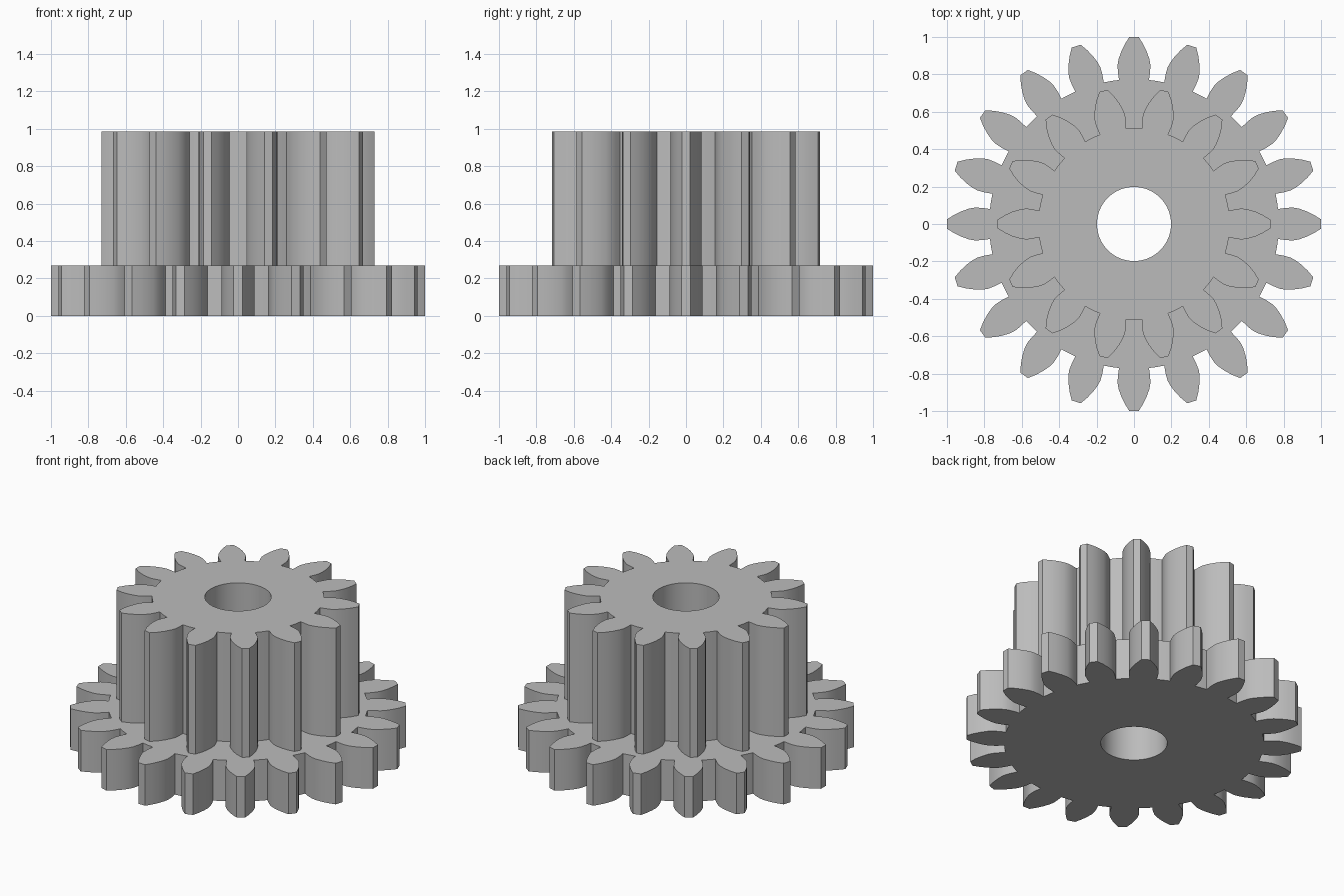
import bpy, bmesh, math

HOLE_RADIUS = 0.198
HOLE_SEGMENTS = 140

cube = bpy.data.objects.get("Cube")
if cube:
    bpy.data.objects.remove(cube, do_unlink=True)

steel = bpy.data.materials.new("plain_grey")
steel.use_nodes = True
grey = (0.5, 0.5, 0.5, 1)
steel.diffuse_color = grey
steel.node_tree.nodes["Principled BSDF"].inputs["Base Color"].default_value = grey


def build_gear(name, teeth, flank, bottom, top):
    """Bored spur gear; flank lists (distance out, half width) from root to tip."""
    bm = bmesh.new()
    pitch = math.tau / teeth
    root = math.hypot(*flank[0])

    # One tooth in its own frame: valley middle, rising flank, falling flank
    tooth = [(root * math.cos(pitch / 2), -root * math.sin(pitch / 2))]
    tooth += [(d, -w) for d, w in flank] + [(d, w) for d, w in reversed(flank)]
    outline = []
    for i in range(teeth):
        c, s = math.cos(i * pitch), math.sin(i * pitch)
        outline += [(x * c - y * s, x * s + y * c) for x, y in tooth]

    # Bore points, starting in line with the first valley
    bore = []
    for i in range(HOLE_SEGMENTS):
        a = i * math.tau / HOLE_SEGMENTS - pitch / 2
        bore.append((HOLE_RADIUS * math.cos(a), HOLE_RADIUS * math.sin(a)))

    def rings(points):
        return [[bm.verts.new((x, y, z)) for x, y in points] for z in (bottom, top)]

    outer, inner = rings(outline), rings(bore)

    # Walls of the teeth and of the bore
    for low, high in (outer, reversed(inner)):
        n = len(low)
        for i in range(n):
            j = (i + 1) % n
            bm.faces.new((low[i], low[j], high[j], high[i]))

    # End caps, one flat sector per tooth
    a, b = len(tooth), HOLE_SEGMENTS // teeth
    for level in (0, 1):
        for t in range(teeth):
            rim = [outer[level][(t * a + k) % len(outline)] for k in range(a + 1)]
            eye = [inner[level][(t * b + k) % HOLE_SEGMENTS] for k in range(b + 1)]
            loop = rim + eye[::-1]
            bm.faces.new(loop if level else loop[::-1])

    mesh = bpy.data.meshes.new(name)
    bm.to_mesh(mesh)
    bm.free()
    mesh.materials.append(steel)
    obj = bpy.data.objects.new(name, mesh)
    bpy.context.collection.objects.link(obj)

    # Smooth flanks and bore, crisp edges elsewhere
    bpy.ops.object.select_all(action='DESELECT')
    obj.select_set(True)
    bpy.context.view_layer.objects.active = obj
    bpy.ops.object.shade_smooth_by_angle(angle=math.radians(25))
    return obj


# Wide gear at the base
build_gear("base_gear", 20,
           [(0.77, 0.08), (0.81, 0.086), (0.85, 0.088), (0.88, 0.083),
            (0.92, 0.069), (0.96, 0.05), (1.0, 0.025)], 0, 0.27)

# Tall pinion on top
build_gear("upper_pinion", 14,
           [(0.507, 0.071), (0.54, 0.078), (0.575, 0.083), (0.61, 0.078),
            (0.65, 0.066), (0.69, 0.048), (0.73, 0.022)], 0.27, 0.985)
